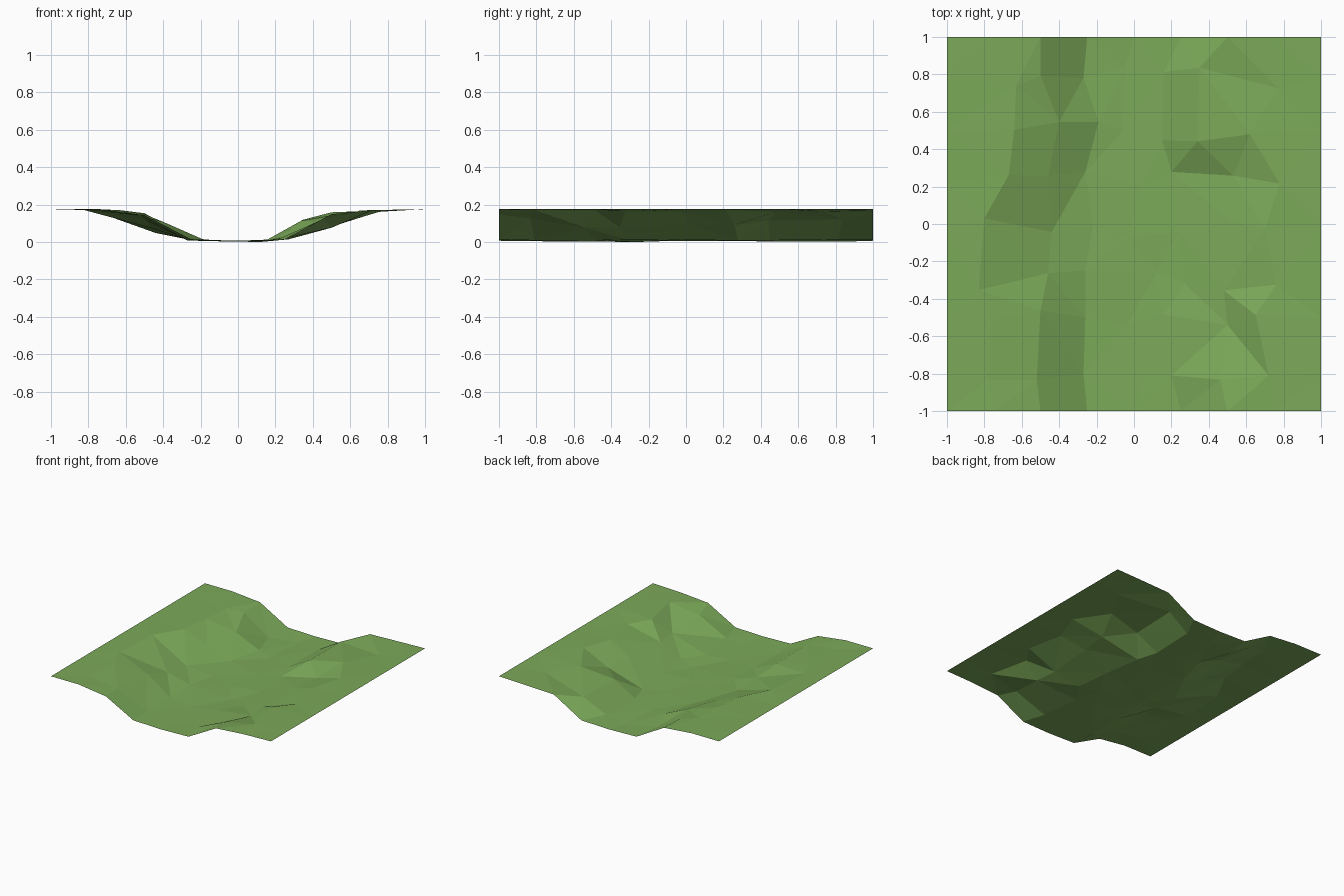
import bpy
import bmesh
import random

random.seed(4)

cube = bpy.data.objects.get("Cube")
if cube:
    bpy.data.objects.remove(cube, do_unlink=True)

# Flat grass colour
grass = bpy.data.materials.new("grass_green")
colour = (0.2, 0.4, 0.1, 1)
grass.diffuse_color = colour
grass.use_nodes = True
grass.node_tree.nodes["Principled BSDF"].inputs["Base Color"].default_value = colour

# Lines running along the valley: sideways position at each row, front to back
row_y = [-1, -.8, -.5, -.3, -.02, .23, .5, .78, 1]
left_shelf = [-.75, -.78, -.76, -.83, -.8, -.67, -.64, -.63, -.75]
left_bank = [-.5, -.52, -.5, -.46, -.44, -.46, -.4, -.5, -.5]
left_foot = [-.25, -.27, -.26, -.26, -.22, -.26, -.19, -.27, -.25]
middle = [0, .06, -.04, .12, -.03, .04, -.06, -.05, 0]
right_foot = [.25, .2, .16, .27, .24, .2, .15, .16, .25]
right_bank = [.5, .46, .5, .48, .5, .53, .34, .35, .5]
right_shelf = [.75, .72, .65, .76, .7, .78, .62, .77, .75]

# Height of the two banks along the valley
left_bank_height = [.155, .15, .13, .09, .06, .1, .125, .16, .165]
right_bank_height = [.16, .14, .09, .09, .1, .1, .13, .13, .17]

SHELF = .187
FLOOR = .025
last = len(row_y) - 1


def level(height):
    return [height] * len(row_y)


# Each valley line: sideways positions, heights
lines = [
    (level(-1), level(SHELF)),
    (left_shelf, level(SHELF)),
    (left_bank, left_bank_height),
    (left_foot, level(FLOOR)),
    (middle, level(FLOOR - .007)),
    (right_foot, level(FLOOR)),
    (right_bank, right_bank_height),
    (right_shelf, level(SHELF - .008)),
    (level(1), level(SHELF)),
]


def ground_point(bm, column, row):
    """Place one ground corner, with a little unevenness away from the rim."""
    positions, heights = lines[column]
    y, z = row_y[row], heights[row]
    if 0 < row < last and 0 < column < len(lines) - 1:
        y += random.uniform(-.06, .06)
        z += random.uniform(-.007, .003)
    return bm.verts.new((positions[row], y, z))


# Valley ground: an open sheet of faceted triangles
bm = bmesh.new()
grid = [[ground_point(bm, column, row) for row in range(len(row_y))]
        for column in range(len(lines))]
for near, far in zip(grid, grid[1:]):
    for row in range(last):
        bm.faces.new((near[row], far[row], far[row + 1], near[row + 1]))
bmesh.ops.triangulate(bm, faces=bm.faces[:], quad_method='SHORT_EDGE')

# Rest the lowest point on the ground plane
lowest = min(v.co.z for v in bm.verts)
bmesh.ops.translate(bm, verts=bm.verts[:], vec=(0, 0, -lowest))
for face in bm.faces:
    face.smooth = False

mesh = bpy.data.meshes.new("valley_ground")
bm.to_mesh(mesh)
bm.free()
mesh.materials.append(grass)
ground = bpy.data.objects.new("valley_ground", mesh)
bpy.context.collection.objects.link(ground)
